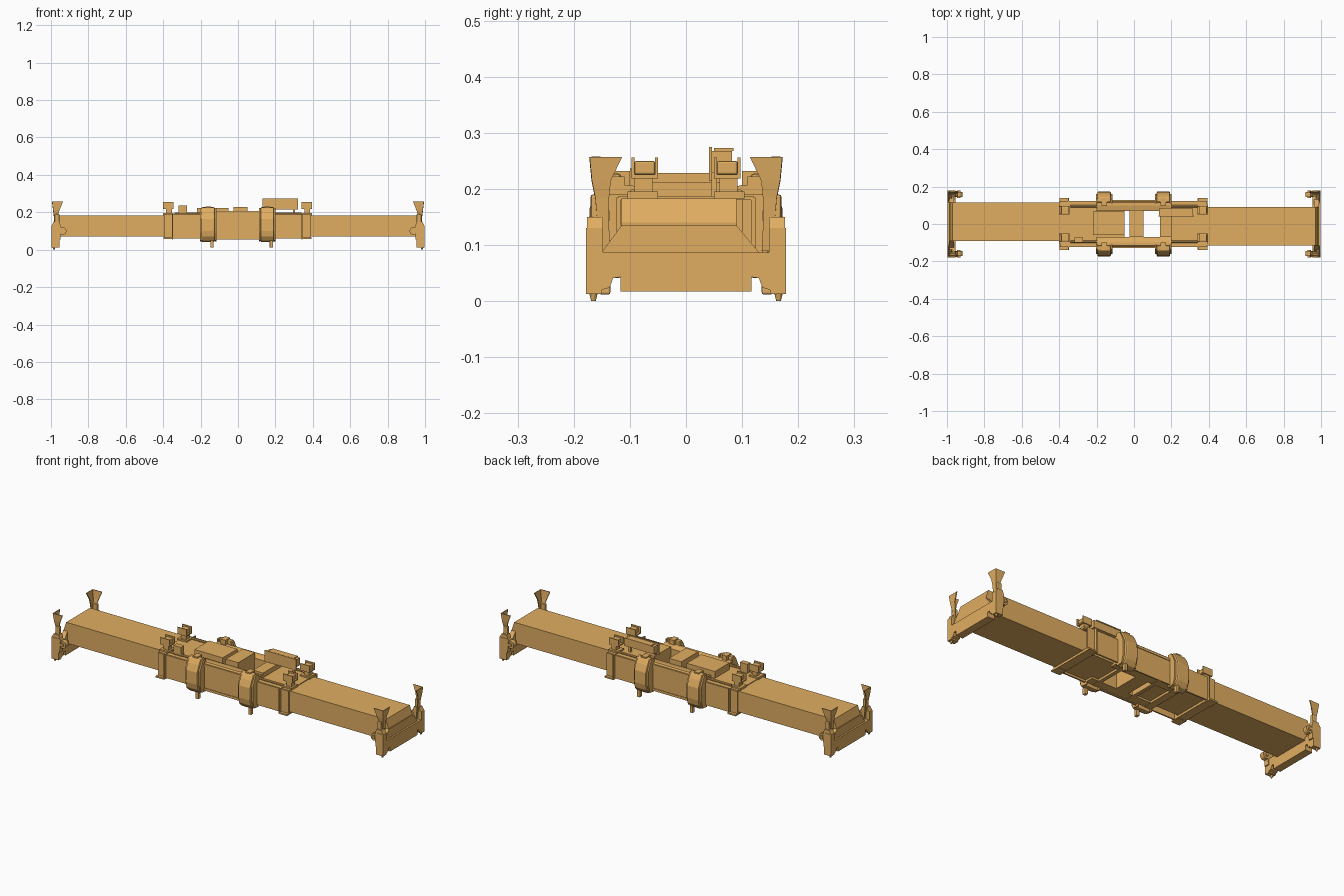
import bpy, bmesh, math
from mathutils import Vector

if "Cube" in bpy.data.objects:
    bpy.data.objects.remove(bpy.data.objects["Cube"])

paint = bpy.data.materials.new("paint")
paint.diffuse_color = (0.75, 0.42, 0.12, 1)
paint.use_nodes = True
paint.node_tree.nodes["Principled BSDF"].inputs["Base Color"].default_value = paint.diffuse_color


def finish(name, bm, bevel=0):
    bmesh.ops.recalc_face_normals(bm, faces=bm.faces)
    me = bpy.data.meshes.new(name)
    bm.to_mesh(me)
    bm.free()
    ob = bpy.data.objects.new(name, me)
    bpy.context.collection.objects.link(ob)
    me.materials.append(paint)
    if bevel:
        m = ob.modifiers.new("bevel", 'BEVEL')
        m.width, m.segments = bevel, 2
    return ob


def box(name, x0, x1, y0, y1, z0, z1, bevel=0):
    bm = bmesh.new()
    bmesh.ops.create_cube(bm, size=1)
    for v in bm.verts:
        v.co = Vector((x0 + (v.co.x + .5) * (x1 - x0), y0 + (v.co.y + .5) * (y1 - y0),
                       z0 + (v.co.z + .5) * (z1 - z0)))
    return finish(name, bm, bevel)


def prism(name, pts, axis, a, b, bevel=0):
    """Extrude a (x,z) or (y,z) outline along 'y' or 'x' from a to b."""
    bm = bmesh.new()
    f = bm.faces.new([bm.verts.new((a, p, z) if axis == 'x' else (p, a, z)) for p, z in pts])
    r = bmesh.ops.extrude_face_region(bm, geom=[f])
    d = Vector((b - a, 0, 0)) if axis == 'x' else Vector((0, b - a, 0))
    bmesh.ops.translate(bm, vec=d, verts=[v for v in r['geom'] if isinstance(v, bmesh.types.BMVert)])
    return finish(name, bm, bevel)


def cyl(name, loc, r1, r2, depth, axis='z', n=16):
    bm = bmesh.new()
    bmesh.ops.create_cone(bm, cap_ends=True, segments=n, radius1=r1, radius2=r2, depth=depth)
    ob = finish(name, bm)
    ob.location = loc
    if axis != 'z':
        ob.rotation_euler = (math.pi / 2, 0, 0) if axis == 'y' else (0, math.pi / 2, 0)
    return ob


def guide(name, sx, sy):
    """Flared corner guide: an L section that widens upwards."""
    rows = [(.09, .962, .975, .155, .135), (.15, .965, .98, .157, .138), (.185, .962, .983, .16, .137),
            (.215, .953, .987, .166, .134), (.257, .936, .992, .17, .114)]
    bm = bmesh.new()
    prev = None
    for z, xa, xc, yc, ya in rows:
        cur = [bm.verts.new((sx * x, sy * y, z)) for x, y in ((xa, yc), (xc, yc), (xc, ya))]
        if prev:
            for i in range(2):
                bm.faces.new((prev[i], prev[i + 1], cur[i + 1], cur[i]))
        prev = cur
    ob = finish(name, bm)
    m = ob.modifiers.new("thick", 'SOLIDIFY')
    m.thickness, m.offset = .005, 0


# Telescopic beams, offset sideways to pass each other
for s, side, inner in ((-1, "left", -.05), (1, "right", .14)):
    y0, y1 = sorted((-s * .09, s * .115))
    y0, y1 = -y1, -y0
    y0, y1 = (-.115, .09) if s > 0 else (-.09, .115)
    prism(side + "_beam", [(inner, .07), (s * .98, .07), (s * .985, .14), (s * .97, .183), (inner, .183)],
          'y', y0, y1)
    # Flared foot joining the beam to the end beam
    prism(side + "_flare", [(y0, .135), (y1, .135), (y1 + .04, .087), (y1 + .04, .06),
                            (y0 - .035, .06), (y0 - .035, .087)], 'x', s * .962, s * .988)
    # End beam with corner castings
    half = [(.117, .017), (.117, .043), (.13, .041), (.136, .024), (.15, .02), (.15, .013),
            (.178, .013), (.178, .13), (.15, .13), (.15, .087)]
    prism(side + "_end_beam", half + [(-y, z) for y, z in reversed(half)], 'x', s * .955, s * .997)
    for t in (-1, 1):
        n = f"{side}_{'back' if t > 0 else 'front'}_"
        prism(n + "corner_housing", [(s * .95, .055), (s * .996, .045), (s * .996, .13), (s * .985, .15),
                                     (s * .955, .15), (s * .945, .12)], 'y', t * .148, t * .176)
        cyl(n + "lug", (s * .937, t * .158, .1), .02, .02, .025, 'y')
        cyl(n + "lug_pin", (s * .937, t * .158, .1), .009, .009, .04, 'y')
        box(n + "lug_arm", *sorted((s * .937, s * .96)), *sorted((t * .15, t * .166)), .085, .115)
        cyl(n + "twistlock", (s * .984, t * .165, .012), .004, .01, .024)
        box(n + "guide_actuator", *sorted((s * .955, s * .98)), *sorted((t * .152, t * .17)), .13, .19, .004)
        guide(n + "corner_guide", s, t)

# Central housing: side walls, raised girders, decks and floor strips
for t in (-1, 1):
    n = "back_" if t > 0 else "front_"
    ys = lambda a, b: sorted((t * a, t * b))
    box(n + "side_wall", -.395, .39, *ys(.116, .124), .06, .185)
    prism(n + "girder", [(t * .07, .06), (t * .12, .06), (t * .12, .2), (t * .116, .207), (t * .1, .207),
                         (t * .07, .2)], 'x', -.2, .2)
    box(n + "recess_rail_top", -.12, .115, *ys(.12, .127), .185, .198)
    box(n + "recess_rail_bottom", -.12, .115, *ys(.12, .127), .055, .068)
    for i, x in enumerate((-.16, .157)):
        # Saddle brackets wrapping the sides of the housing
        prism(f"{n}saddle_{i}", [(t * .115, .04), (t * .15, .045), (t * .168, .07), (t * .174, .1),
                                 (t * .172, .165), (t * .158, .2), (t * .142, .226), (t * .115, .228)],
              'x', x - .036, x + .036, .007)
        for dx in (-.04, .04):
            prism(f"{n}saddle_flange_{i}", [(t * .11, .045), (t * .148, .05), (t * .16, .09), (t * .16, .17),
                                            (t * .135, .222), (t * .11, .222)], 'x', x + dx - .004, x + dx + .004)
        box(f"{n}saddle_foot_{i}", x + .012, x + .03, *ys(.135, .155), .012, .05, .003)
        box(f"{n}saddle_arm_{i}", x - .015, x + .015, *ys(.1, .14), .2, .232)
    for i, (x, sx) in enumerate(((-.372, -1), (.367, 1))):
        # Lifting brackets on the four housing corners
        box(f"{n}bracket_base_{i}", x - .028, x + .028, *ys(.05, .104), .183, .195)
        box(f"{n}bracket_stem_{i}", x - .012, x + .018, *ys(.06, .092), .19, .225)
        box(f"{n}bracket_cup_{i}", x - .028, x + .028, *ys(.05, .097), .219, .226)
        box(f"{n}bracket_inner_{i}", x - .028, x + .028, *ys(.05, .055), .219, .256)
        box(f"{n}bracket_outer_{i}", x - .028, x + .028, *ys(.092, .097), .219, .256)
        box(f"{n}bracket_block_{i}", x - .018, x + .022, *ys(.055, .092), .225, .25, .004)
        # Thin ribs
        xr = x + (.022 if sx < 0 else -.024)
        box(f"{n}rib_{i}", xr - .003, xr + .003, *ys(.1, .137), .055, .19)
        box(f"{n}bottom_flange_{i}", x - .025, x + .025, *ys(.09, .14), .056, .064)

box("left_deck", -.395, -.05, -.12, .12, .18, .187)
box("right_deck", .14, .39, -.12, .12, .18, .187)
for i, (a, b) in enumerate(((-.395, -.345), (-.2, -.16), (-.07, -.05), (.14, .16), (.34, .39))):
    box(f"floor_strip_{i}", a, b, -.12, .12, .058, .072)

# Equipment on top
box("centre_cross_bar", -.025, .05, -.07, .075, .06, .228)
box("left_cabinet", -.22, -.05, -.06, .066, .185, .224)
box("right_cabinet", .14, .2, -.07, .07, .185, .212)
box("small_box", -.318, -.273, -.1, -.073, .185, .236)
for x in (.15, .3):
    box("panel_post", x - .006, x + .006, .045, .055, .185, .23)
box("panel", .13, .32, .041, .046, .215, .275)
box("panel_box", .135, .315, .046, .082, .228, .268)
box("panel_box_lid", .15, .3, .05, .085, .268, .273)

# Hydraulic pipes along the deck
for y in (-.095, .095):
    for x0, x1 in ((-.34, -.2), (.2, .34)):
        cyl("pipe", ((x0 + x1) / 2, y, .193), .006, .006, x1 - x0, 'x', 10)
